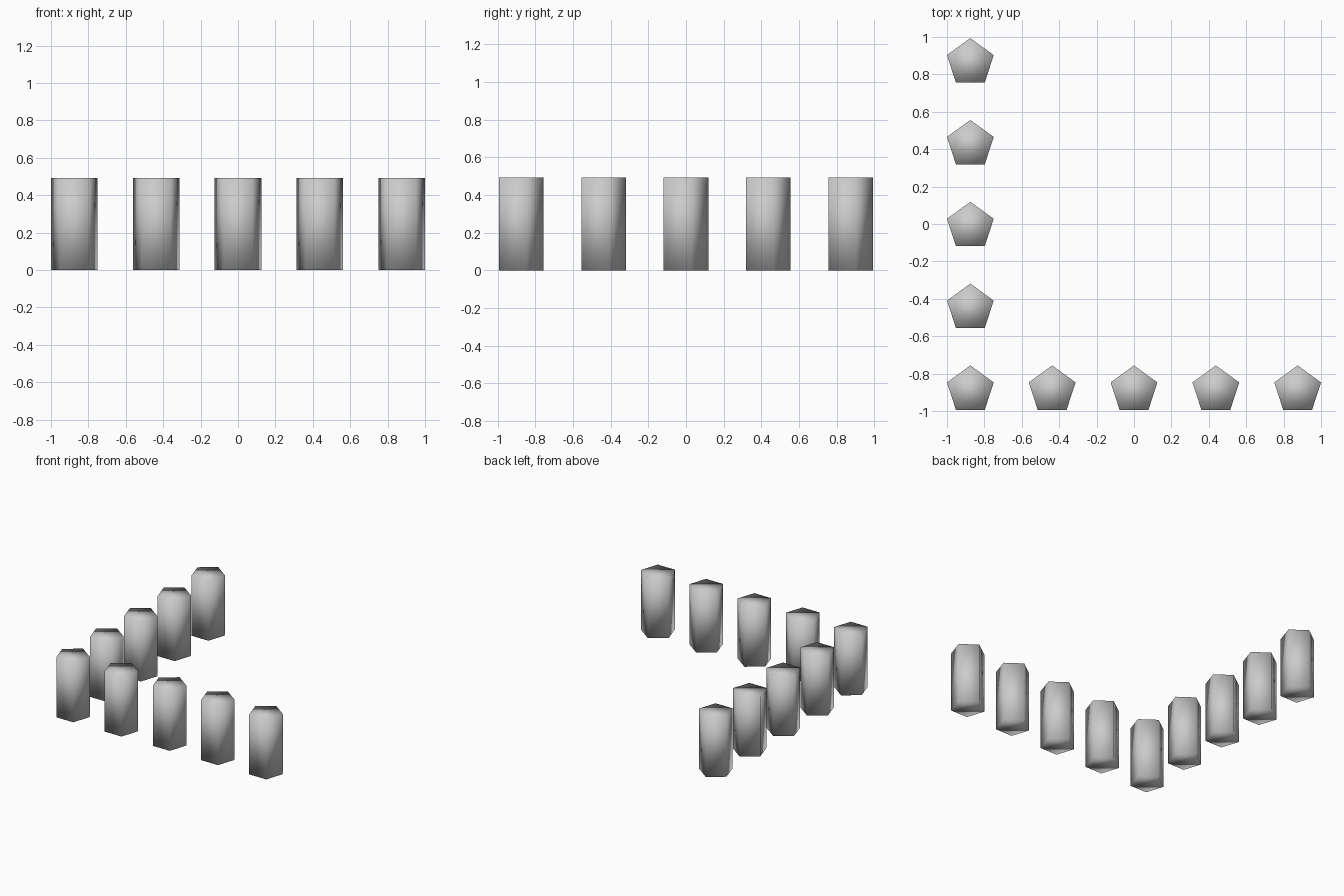
import bpy
from math import pi, sin, cos

if "Cube" in bpy.data.objects:
    bpy.data.objects.remove(bpy.data.objects["Cube"])

RADIUS, HEIGHT, STEP, COUNT = 0.1313, 0.492, 0.4375, 5
X0 = -2 * STEP
Y0 = -2 * STEP - RADIUS * (1 - cos(pi / 5)) / 2   # centres the pentagons' bounds on y = 0


def add_post(name, x, y):
    """Five-sided, fully smooth-shaded prism with one corner facing +y."""
    ring = [(RADIUS * sin(2 * pi * i / 5), RADIUS * cos(2 * pi * i / 5)) for i in range(5)]
    verts = [(px, py, z) for z in (0, HEIGHT) for px, py in ring]
    sides = [((i + 1) % 5, i, i + 5, (i + 1) % 5 + 5) for i in range(5)]
    caps = [(0, 1, 2, 3, 4), (9, 8, 7, 6, 5)]
    mesh = bpy.data.meshes.new(name)
    mesh.from_pydata(verts, [], sides + caps)
    mesh.shade_smooth()
    post = bpy.data.objects.new(name, mesh)
    post.location = (x, y, 0)
    bpy.context.collection.objects.link(post)


# Front row, including the shared corner post
for i in range(COUNT):
    add_post(f"front_post_{i + 1}", X0 + i * STEP, Y0)

# Left row running backwards from the corner
for i in range(1, COUNT):
    add_post(f"left_post_{i}", X0, Y0 + i * STEP)
